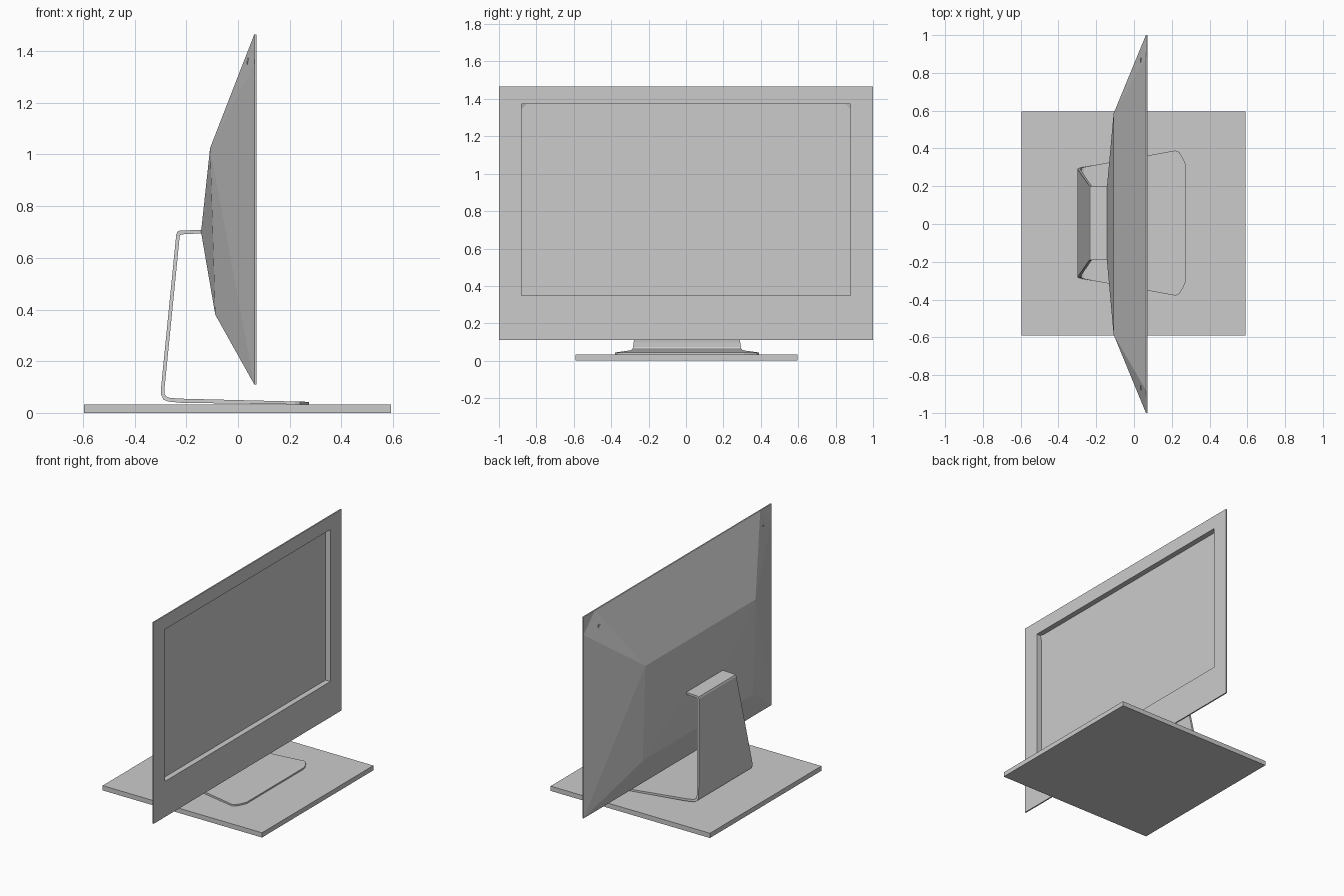
import bpy, bmesh

if "Cube" in bpy.data.objects:
    bpy.data.objects.remove(bpy.data.objects["Cube"])


def make_object(name, build):
    """Run build(bm) on an empty bmesh and link the result as an object."""
    bm = bmesh.new()
    build(bm)
    bmesh.ops.recalc_face_normals(bm, faces=bm.faces)
    mesh = bpy.data.meshes.new(name)
    bm.to_mesh(mesh)
    bm.free()
    obj = bpy.data.objects.new(name, mesh)
    bpy.context.collection.objects.link(obj)
    return obj


def rect(bm, x, y, z0, z1):
    """Upright rectangle of four verts: two bottom, two top."""
    return [bm.verts.new((x, a, b)) for a, b in ((-y, z0), (y, z0), (y, z1), (-y, z1))]


def bridge(bm, a, b):
    n = len(a)
    for i in range(n):
        j = (i + 1) % n
        bm.faces.new((a[i], a[j], b[j], b[i]))


# base plate
def base_plate(bm):
    bmesh.ops.create_cube(bm, size=1)
    bmesh.ops.scale(bm, vec=(1.187, 1.185, 0.032), verts=bm.verts)
    bmesh.ops.translate(bm, vec=(-0.002, 0.003, 0.016), verts=bm.verts)


# monitor: recessed panel, bezel, rim and faceted back
def monitor(bm):
    Y, Z0, Z1, cut = 1.0, 0.11, 1.465, 0.12
    panel = rect(bm, 0.035, 0.88, 0.35, 1.373)
    lip = rect(bm, 0.072, 0.88, 0.35, 1.373)
    front = rect(bm, 0.072, Y, Z0, Z1)
    back = rect(bm, 0.063, Y, Z0, Z1)
    bm.faces.new(panel)
    bridge(bm, panel, lip)
    bridge(bm, lip, front)

    # clipped upper corners of the back shell
    side = [bm.verts.new((0.063, s * Y, Z1 - cut)) for s in (-1, 1)]
    top = [bm.verts.new((0.063, s * (Y - cut), Z1)) for s in (-1, 1)]
    bm.faces.new((front[0], front[1], back[1], back[0]))
    bm.faces.new((front[2], front[3], back[3], top[0], top[1], back[2]))
    bm.faces.new((front[1], front[2], back[2], side[1], back[1]))
    bm.faces.new((front[3], front[0], back[0], side[0], back[3]))

    lower = [bm.verts.new((-0.088, s * 0.585, 0.38)) for s in (-1, 1)]
    upper = [bm.verts.new((-0.108, s * 0.585, 1.025)) for s in (-1, 1)]
    ridge = [bm.verts.new((-0.143, s * 0.2, 0.70)) for s in (-1, 1)]
    for i, c in ((0, back[3]), (1, back[2])):
        b = back[i]
        bm.faces.new((c, side[i], top[i]))
        bm.faces.new((side[i], top[i], upper[i]))
        bm.faces.new((b, side[i], upper[i]))
        bm.faces.new((b, upper[i], lower[i]))
        bm.faces.new((lower[i], upper[i], ridge[i]))
    bm.faces.new((top[0], top[1], upper[1], upper[0]))
    bm.faces.new((upper[0], upper[1], ridge[1], ridge[0]))
    bm.faces.new((ridge[0], ridge[1], lower[1], lower[0]))
    bm.faces.new((lower[0], lower[1], back[1], back[0]))


# stand: one bent sheet, stations of (outer x, z, inner x, z, half width)
STAND = [
    (-0.138, 0.709, -0.138, 0.695, 0.195),
    (-0.226, 0.705, -0.218, 0.691, 0.195),
    (-0.234, 0.702, -0.224, 0.688, 0.196),
    (-0.239, 0.690, -0.226, 0.680, 0.200),
    (-0.298, 0.095, -0.284, 0.098, 0.285),
    (-0.298, 0.072, -0.284, 0.074, 0.288),
    (-0.289, 0.052, -0.278, 0.064, 0.291),
    (-0.270, 0.044, -0.264, 0.058, 0.296),
    (-0.220, 0.039, -0.220, 0.055, 0.305),
    (0.220, 0.033, 0.220, 0.044, 0.384),
    (0.240, 0.033, 0.240, 0.044, 0.375),
    (0.262, 0.033, 0.262, 0.043, 0.338),
    (0.275, 0.033, 0.275, 0.043, 0.305),
]


def stand(bm):
    off = 0.005
    rings = []
    for xo, zo, xi, zi, w in STAND:
        rings.append([bm.verts.new(p) for p in (
            (xo, off - w, zo), (xo, off + w, zo),
            (xi, off + w, zi), (xi, off - w, zi))])
    for a, b in zip(rings, rings[1:]):
        bridge(bm, a, b)
    bm.faces.new(rings[0])
    bm.faces.new(rings[-1])


make_object("base_plate", base_plate)
make_object("monitor", monitor)
make_object("stand", stand)
